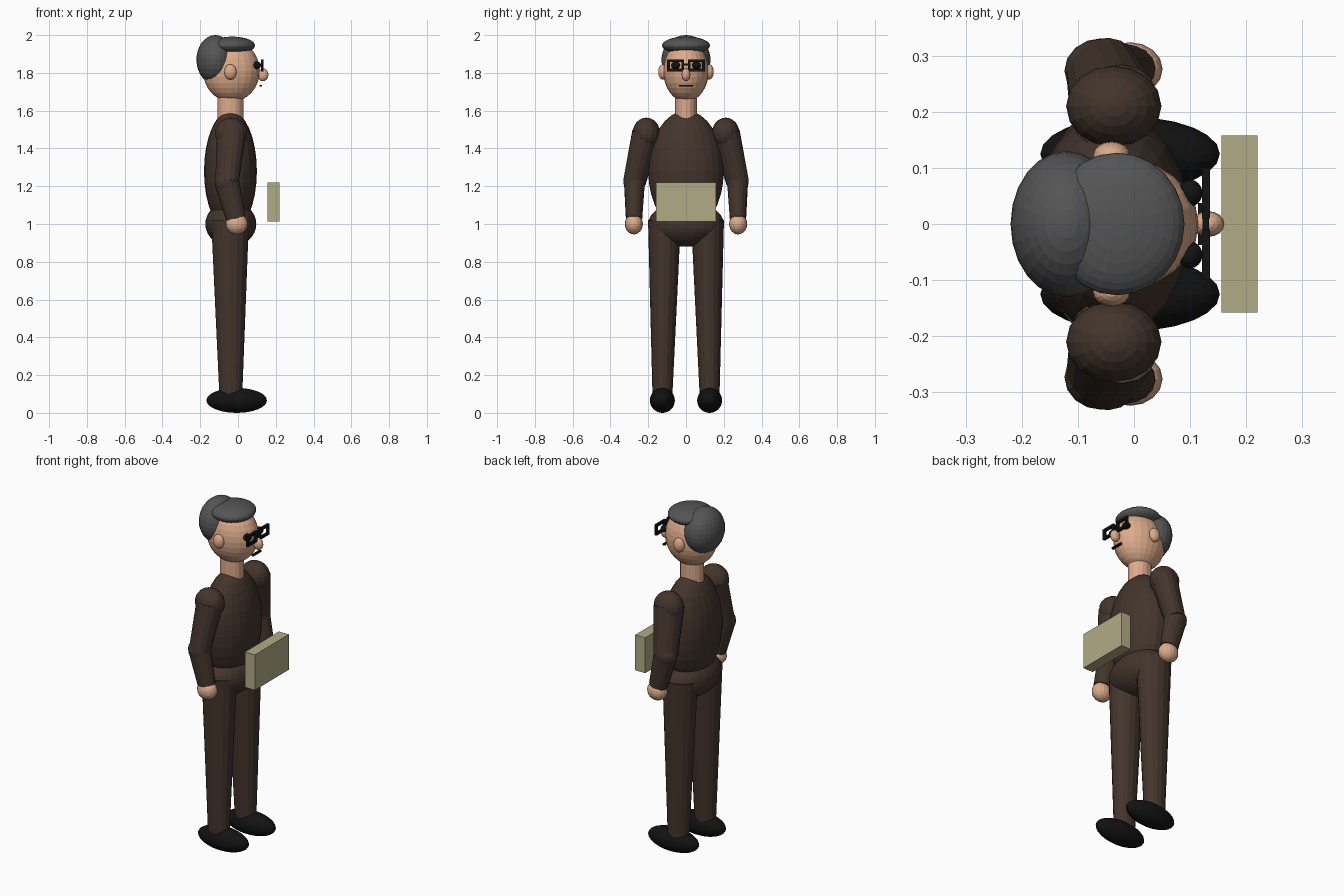
import bpy
from mathutils import Vector

cube = bpy.data.objects.get("Cube")
if cube:
    bpy.data.objects.remove(cube, do_unlink=True)


def material(name, r, g, b):
    m = bpy.data.materials.new(name)
    m.use_nodes = True
    m.diffuse_color = (r, g, b, 1)
    m.node_tree.nodes["Principled BSDF"].inputs["Base Color"].default_value = (r, g, b, 1)
    return m


suit = material("dark brown cloth", 0.056, 0.035, 0.025)
skin = material("skin", 0.72, 0.41, 0.26)
hair = material("dark grey hair", 0.09, 0.09, 0.09)
black = material("black", 0.006, 0.006, 0.006)
card = material("khaki", 0.45, 0.41, 0.24)


def finish(name, mat):
    ob = bpy.context.object
    ob.name = name
    ob.data.materials.append(mat)
    return ob


def ball(name, mat, centre, radii, segments=24, rings=16):
    bpy.ops.mesh.primitive_uv_sphere_add(segments=segments, ring_count=rings, location=centre)
    bpy.context.object.scale = radii
    return finish(name, mat)


def block(name, mat, centre, size):
    bpy.ops.mesh.primitive_cube_add(size=1, location=centre)
    bpy.context.object.scale = size
    return finish(name, mat)


def limb(name, mat, start, end, r1, r2, flat=1.0, sides=16):
    """Tapered tube between two points, narrowed across by flat."""
    a, b = Vector(start), Vector(end)
    bpy.ops.mesh.primitive_cone_add(vertices=sides, radius1=r1, radius2=r2,
                                    depth=(b - a).length, location=(a + b) / 2)
    ob = bpy.context.object
    ob.rotation_mode = 'QUATERNION'
    ob.rotation_quaternion = Vector((0, 0, 1)).rotation_difference(b - a)
    ob.scale = (1, flat, 1)
    return finish(name, mat)


# Body
ball("torso", suit, (-0.04, 0, 1.28), (0.14, 0.2, 0.32))
ball("pelvis", suit, (-0.038, 0, 1.0), (0.135, 0.2, 0.12))
limb("neck", skin, (-0.04, 0, 1.54), (-0.04, 0, 1.7), 0.068, 0.068, 0.85)

# Head and hair
ball("head", skin, (-0.035, 0, 1.81), (0.15, 0.12, 0.163))
ball("nose", skin, (0.132, 0, 1.79), (0.029, 0.023, 0.034), 16, 10)
ball("back_hair", hair, (-0.12, 0, 1.87), (0.1, 0.13, 0.13))
ball("top_hair", hair, (-0.03, 0, 1.945), (0.12, 0.127, 0.047))
block("mouth", black, (0.12, 0, 1.732), (0.012, 0.074, 0.01))
block("glasses_bridge", black, (0.128, 0, 1.845), (0.012, 0.026, 0.012))

# Paired parts
for side, s in (("left", 1), ("right", -1)):
    ball(side + "_ear", skin, (-0.04, s * 0.122, 1.805), (0.033, 0.025, 0.041), 16, 10)
    ball(side + "_eye", black, (0.1, s * 0.055, 1.84), (0.022, 0.024, 0.02), 16, 10)

    # Spectacle frame
    for edge, z in (("top", 1.864), ("bottom", 1.815)):
        block(f"{side}_frame_{edge}", black, (0.128, s * 0.055, z), (0.014, 0.09, 0.014))
    for edge, y in (("inner", 0.017), ("outer", 0.093)):
        block(f"{side}_frame_{edge}", black, (0.128, s * y, 1.84), (0.014, 0.014, 0.062))

    # Arm
    shoulder = (-0.036, s * 0.21, 1.48)
    elbow = (-0.058, s * 0.273, 1.22)
    wrist = (-0.012, s * 0.275, 1.03)
    ball(side + "_shoulder", suit, shoulder, (0.085, 0.073, 0.083), 16, 12)
    limb(side + "_upper_arm", suit, shoulder, elbow, 0.083, 0.066, 0.86)
    ball(side + "_elbow", suit, elbow, (0.066, 0.058, 0.062), 16, 12)
    limb(side + "_forearm", suit, elbow, wrist, 0.066, 0.052, 0.84)
    ball(side + "_hand", skin, (-0.007, s * 0.276, 1.0), (0.058, 0.048, 0.055), 16, 12)

    # Leg and shoe
    limb(side + "_leg", suit, (-0.038, s * 0.125, 0.08), (-0.042, s * 0.114, 1.02),
         0.06, 0.1, 0.87)
    ball(side + "_shoe", black, (-0.007, s * 0.125, 0.066), (0.16, 0.066, 0.066))

# Box floating in front of the figure
block("box", card, (0.188, 0, 1.116), (0.065, 0.316, 0.208))
